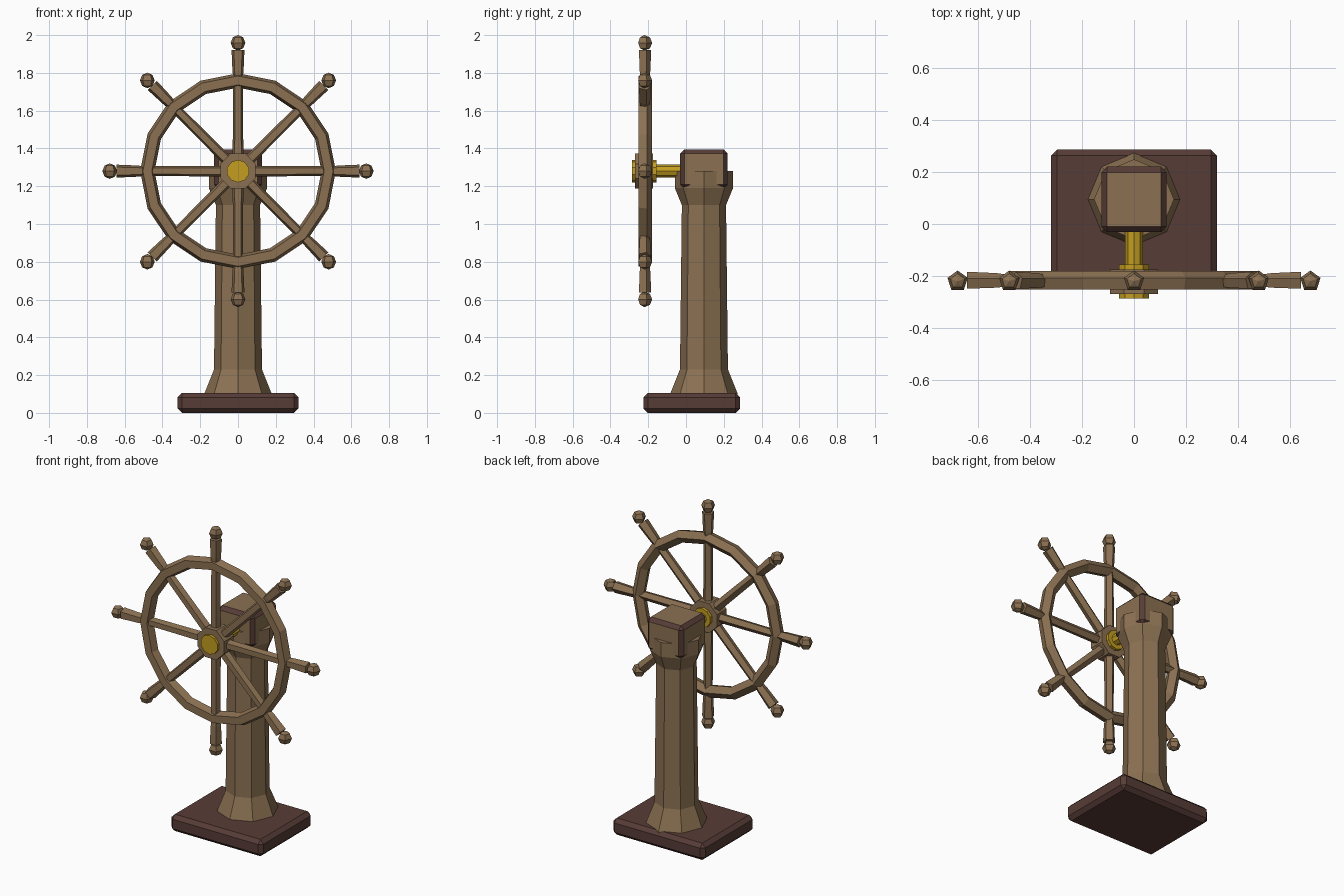
import bpy, bmesh, math
from mathutils import Vector, Matrix

if "Cube" in bpy.data.objects:
    bpy.data.objects.remove(bpy.data.objects["Cube"])

CY = 0.095                          # column centre in y
HUB = Vector((0, -0.22, 1.28))      # wheel centre


def material(name, col):
    m = bpy.data.materials.new(name)
    m.diffuse_color = (*col, 1)
    m.use_nodes = True
    m.node_tree.nodes["Principled BSDF"].inputs["Base Color"].default_value = m.diffuse_color
    return m


WOOD = material("wood", (0.26, 0.165, 0.085))
DARK = material("dark_wood", (0.095, 0.045, 0.037))
GOLD = material("brass", (0.55, 0.34, 0.015))


def finish(name, bm, *mats):
    bmesh.ops.recalc_face_normals(bm, faces=bm.faces)
    me = bpy.data.meshes.new(name)
    bm.to_mesh(me)
    bm.free()
    ob = bpy.data.objects.new(name, me)
    bpy.context.collection.objects.link(ob)
    for m in mats:
        me.materials.append(m)
    return ob


def lathe(name, profile, n, origin, axis, up, mat, phase=0.0):
    """n-sided loft of (distance, radius) rings along axis; first corner points to 'up'."""
    bm = bmesh.new()
    axis, up, origin = Vector(axis), Vector(up), Vector(origin)
    side = axis.cross(up)
    rings = []
    for d, r in profile:
        c = origin + axis * d
        angles = [2 * math.pi * (k + phase) / n for k in range(n)]
        rings.append([bm.verts.new(c + (up * math.cos(a) + side * math.sin(a)) * r) for a in angles])
    for a, b in zip(rings, rings[1:]):
        for k in range(n):
            bm.faces.new((a[k], a[(k + 1) % n], b[(k + 1) % n], b[k]))
    bm.faces.new(rings[0])
    bm.faces.new(rings[-1])
    bmesh.ops.remove_doubles(bm, verts=bm.verts, dist=1e-5)   # closes poles
    return finish(name, bm, mat)


def box(name, lo, hi, bevel, mats, bevel_slot):
    lo, hi = Vector(lo), Vector(hi)
    bm = bmesh.new()
    bmesh.ops.create_cube(bm, size=1, matrix=Matrix.Translation((lo + hi) / 2) @ Matrix.Diagonal((*(hi - lo), 1)))
    ob = finish(name, bm, *mats)
    mod = ob.modifiers.new("chamfer", "BEVEL")
    mod.width = bevel
    mod.segments = 1
    mod.material = bevel_slot
    return ob


# Base plate, column and head block with dark chamfers
box("base_plate", (-0.32, -0.225, 0), (0.32, 0.286, 0.105), 0.023, [DARK], 0)
lathe("column", [(0.09, 0.18), (0.105, 0.177), (0.23, 0.127), (1.1, 0.117), (1.19, 0.154), (1.28, 0.154)],
      8, (0, CY, 0), (0, 0, 1), (0, 1, 0), WOOD)
box("head_block", (-0.126, CY - 0.126, 1.188), (0.126, CY + 0.126, 1.395), 0.022, [WOOD, DARK], 1)

# Axle, hub and brass boss
Y, Z = (0, 1, 0), (0, 0, 1)
lathe("axle", [(0.0, 0.034), (0.25, 0.034)], 8, HUB, Y, Z, GOLD)
lathe("hub", [(-0.05, 0.1), (0.045, 0.1)], 8, HUB, Y, Z, WOOD, 0.5)
lathe("hub_boss", [(-0.066, 0.06), (0.064, 0.06)], 10, HUB, Y, Z, GOLD)

# Rim: 16 segments with a five-sided section, one corner to the back
bm = bmesh.new()
R, r, N = 0.48, 0.04, 16
rings = []
for i in range(N):
    t = 2 * math.pi * i / N
    out = Vector((math.cos(t), 0, math.sin(t)))
    ring = []
    for k in range(5):
        a = 2 * math.pi * k / 5
        ring.append(bm.verts.new(HUB + out * (R + r * math.sin(a)) + Vector((0, r * math.cos(a), 0))))
    rings.append(ring)
for i in range(N):
    a, b = rings[i], rings[(i + 1) % N]
    for k in range(5):
        bm.faces.new((a[k], a[(k + 1) % 5], b[(k + 1) % 5], b[k]))
finish("rim", bm, WOOD)

# Eight spokes with flared handles and knobs
KR = 0.041
knob = [(-KR * math.cos(a), KR * math.sin(a)) for a in [math.pi * i / 4 for i in range(5)]]
for i in range(8):
    t = math.pi * i / 4
    d = Vector((math.cos(t), 0, math.sin(t)))
    lathe(f"spoke_{i + 1}", [(0.05, 0.03), (0.5, 0.027), (0.53, 0.031), (0.642, 0.036)],
          5, HUB, d, Y, WOOD)
    lathe(f"knob_{i + 1}", knob, 5, HUB + d * 0.679, Z, Y, WOOD)
